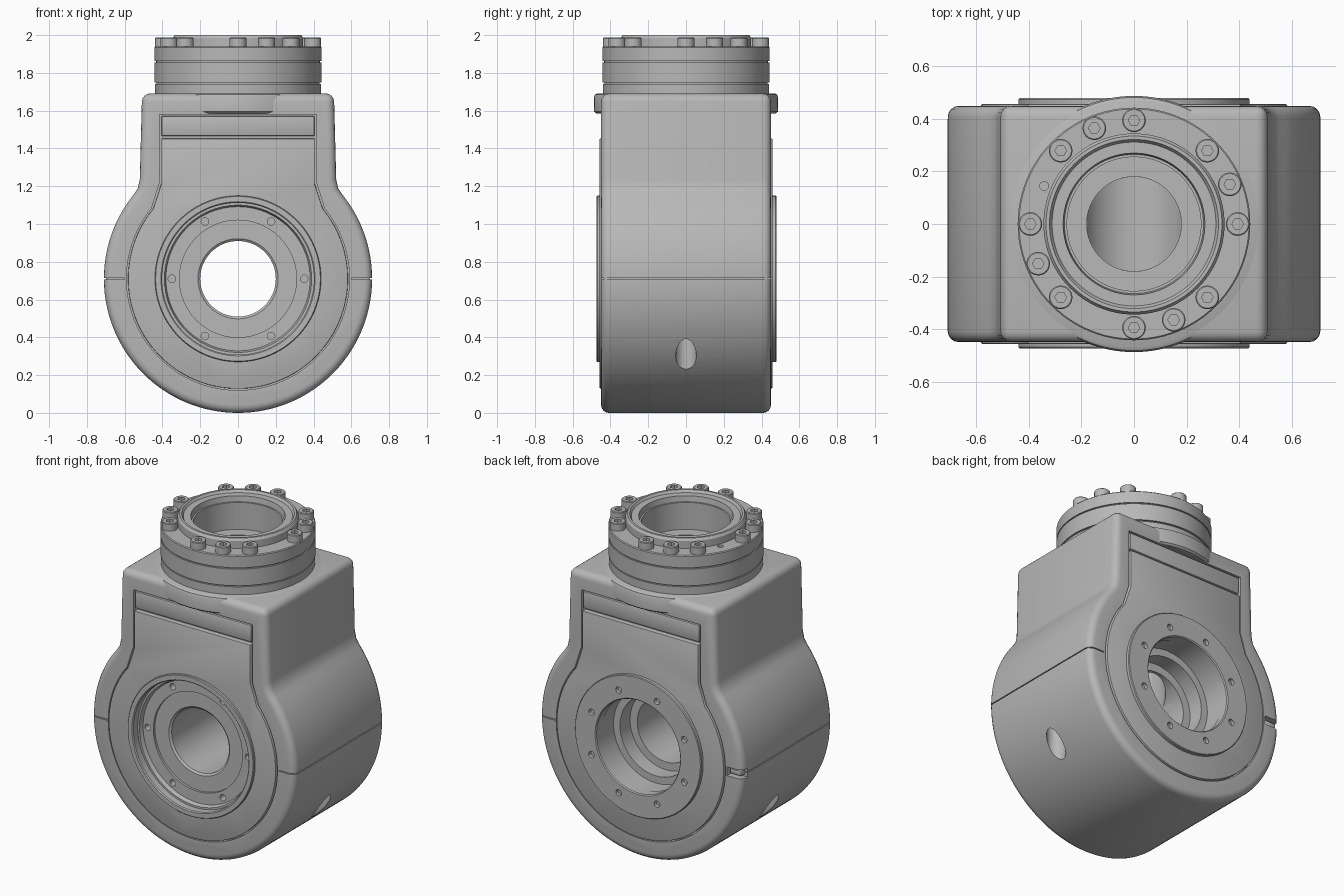
import bpy, bmesh
from math import sin, cos, pi, radians
from mathutils import Matrix

cube = bpy.data.objects.get("Cube")
if cube:
    bpy.data.objects.remove(cube)

metal = bpy.data.materials.new("cast_grey")
metal.use_nodes = True
GREY = (0.48, 0.48, 0.48, 1)
metal.diffuse_color = GREY
metal.node_tree.nodes["Principled BSDF"].inputs["Base Color"].default_value = GREY
AXIS_Z = 0.71  # height of the horizontal bore


def make(name, bm):
    bmesh.ops.recalc_face_normals(bm, faces=bm.faces)
    mesh = bpy.data.meshes.new(name)
    bm.to_mesh(mesh)
    bm.free()
    mesh.materials.append(metal)
    obj = bpy.data.objects.new(name, mesh)
    bpy.context.collection.objects.link(obj)
    return obj


def lathe(name, profile, along_y=False, centre=(0, 0, 0), steps=96):
    """Revolve (radius, height) points; loops off the axis are closed."""
    bm = bmesh.new()
    verts = [bm.verts.new((r, 0, h)) for r, h in profile]
    edges = [bm.edges.new(pair) for pair in zip(verts, verts[1:])]
    if profile[0][0] > 0:
        edges.append(bm.edges.new((verts[-1], verts[0])))
    bmesh.ops.spin(bm, geom=verts + edges, cent=(0, 0, 0), axis=(0, 0, 1),
                   angle=2 * pi, steps=steps, use_duplicate=False)
    bmesh.ops.remove_doubles(bm, verts=bm.verts, dist=0.0001)
    if along_y:
        bm.transform(Matrix.Rotation(-pi / 2, 4, 'X'))
        centre = (0, 0, AXIS_Z)
    bm.transform(Matrix.Translation(centre))
    return make(name, bm)


def rod(name, radius, low, high, along_y=False, centre=(0, 0, 0), steps=24):
    return lathe(name, [(0, low), (radius, low), (radius, high), (0, high)],
                 along_y, centre, steps)


def box(name, x, y, z):
    bm = bmesh.new()
    bmesh.ops.create_cube(bm, size=1)
    for v in bm.verts:
        v.co = [a[0] if c < 0 else a[1] for c, a in zip(v.co, (x, y, z))]
    return make(name, bm)


def keyhole(name, radius, angle, shoulder, y0, y1):
    """Extrude a round outline whose sides run up through the shoulder points."""
    start, end, n = radians(angle), radians(-180 - angle), 90
    arc = [start + (end - start) * i / n for i in range(n + 1)]
    pts = [(radius * cos(a), AXIS_Z + radius * sin(a)) for a in arc]
    pts += [(-x, z) for x, z in shoulder] + shoulder[::-1]
    bm = bmesh.new()
    face = bm.faces.new([bm.verts.new((x, y0, z)) for x, z in pts])
    ext = bmesh.ops.extrude_face_region(bm, geom=[face])["geom"]
    bmesh.ops.translate(bm, vec=(0, y1 - y0, 0),
                        verts=[v for v in ext if isinstance(v, bmesh.types.BMVert)])
    return make(name, bm)


def bevel(obj, width, segments=4):
    m = obj.modifiers.new("Bevel", 'BEVEL')
    m.width, m.segments = width, segments
    m.limit_method, m.angle_limit = 'ANGLE', radians(50)
    m.use_clamp_overlap = False


def cut(obj, cutters):
    for c in cutters:
        m = obj.modifiers.new("Cut", 'BOOLEAN')
        m.operation, m.solver, m.object = 'DIFFERENCE', 'EXACT', c


def finish(obj):
    """Bake modifiers and smooth everything but the sharp edges."""
    bpy.context.view_layer.update()
    graph = bpy.context.evaluated_depsgraph_get()
    mesh = bpy.data.meshes.new_from_object(obj.evaluated_get(graph))
    obj.modifiers.clear()
    obj.data = mesh
    bpy.ops.object.select_all(action='DESELECT')
    obj.select_set(True)
    bpy.context.view_layer.objects.active = obj
    bpy.ops.object.shade_smooth_by_angle(angle=radians(32))


# Cutters: stepped horizontal bore, vertical bore, drain holes, screw holes
bore = lathe("bore_cutter", [(0, -.6), (.405, -.6), (.405, -.40), (.31, -.40), (.31, -.385),
             (.212, -.385), (.2, -.375), (.2, .2), (.25, .2), (.25, .3), (.295, .3),
             (.295, .6), (0, .6)], True)
shaft = rod("shaft_cutter", .18, AXIS_Z, 1.9, steps=64)
drains = [rod("drain_cutter", .055, .1, .52, centre=(s * .58, 0, 0)) for s in (-1, 1)]


def bolt_circle(count, offset, radius, low, high):
    holes = []
    for i in range(count):
        a = 2 * pi * (i + offset) / count
        h = rod("screw_cutter", .02, low, high, True, steps=16)
        h.data.transform(Matrix.Translation((radius * cos(a), 0, radius * sin(a))))
        holes.append(h)
    return holes


front_holes = bolt_circle(6, 0, .35, -.45, -.34)
back_holes = bolt_circle(8, .5, .35, .43, .6)

# Cutters: seam between the housing halves and the notch in the back rim
seam = []
for s in (-1, 1):
    xs = sorted((s * .70, s * .8))
    seam.append(box("seam_cutter", xs, (-.6, .6), (AXIS_Z - .003, AXIS_Z + .003)))
    for t in (-1, 1):
        seam.append(box("seam_cutter", sorted((s * .6, s * .75)), sorted((t * .435, t * .6)),
                        (AXIS_Z - .003, AXIS_Z + .003)))
notch = box("notch_cutter", (-.8, -.6), (.40, .6), (AXIS_Z - .03, AXIS_Z + .025))

# Panel outlines and the recesses they sit in
recess = [keyhole("recess_cutter", .59, 39, [(.415, 1.22), (.415, 1.58)], *sorted((t * .425, t * .6)))
          for t in (-1, 1)]

# Housing: round drum with a square neck
housing = keyhole("housing", .71, 39, [(.53, 1.19), (.52, 1.235), (.508, 1.69)], -.45, .45)
bevel(housing, .042)
cut(housing, recess + [bore, shaft, notch] + drains + front_holes + seam)
finish(housing)

# Front and back panels with a separate strip under the neck lip
for side, t in (("front", -1), ("back", 1)):
    panel = keyhole(side + "_panel", .582, 39.5, [(.405, 1.215), (.405, 1.452)],
                    *sorted((t * .41, t * .457)))
    bevel(panel, .004, 2)
    cut(panel, [bore])
    finish(panel)
    strip = box(side + "_strip", (-.405, .405), sorted((t * .41, t * .449)), (1.466, 1.572))
    bevel(strip, .006, 2)
    finish(strip)

# Raised rings around the horizontal bore
front_ring = lathe("front_ring", [(.402, -.42), (.44, -.42), (.44, -.469), (.436, -.474),
                                  (.408, -.474), (.402, -.468)], True)
finish(front_ring)
back_ring = lathe("back_ring", [(.292, .42), (.44, .42), (.44, .475), (.436, .48),
                                (.298, .48), (.292, .474)], True)
cut(back_ring, back_holes)
finish(back_ring)

# Step inside the front recess
finish(lathe("front_seal", [(.38, -.395), (.405, -.395), (.405, -.425), (.39, -.425)], True))

# Clip sitting in the back notch
clip = box("notch_clip", (-.69, -.61), (.38, .435), (AXIS_Z - .02, AXIS_Z + .012))
bevel(clip, .008, 2)
finish(clip)

# Bulging lip at the top of the neck
lip = lathe("neck_lip", [(.20, 1.585), (.475, 1.585), (.487, 1.595), (.488, 1.67),
                         (.482, 1.685), (.468, 1.692), (.20, 1.692)])
finish(lip)

# Top flange with two grooves and a raised centring ring
flange = lathe("top_flange", [
    (.18, 1.68), (.44, 1.68), (.44, 1.742), (.432, 1.742), (.432, 1.75), (.443, 1.75),
    (.443, 1.855), (.434, 1.855), (.434, 1.863), (.443, 1.863), (.443, 1.935), (.438, 1.94),
    (.345, 1.94), (.345, 1.985), (.335, 2.0), (.322, 2.0), (.312, 1.985), (.27, 1.985),
    (.265, 1.95), (.255, 1.95), (.255, 1.78), (.18, 1.78)])
pin_hole = rod("pin_cutter", .017, 1.91, 2.1, centre=(-.342, .145, 0))
cut(flange, [pin_hole])
finish(flange)

# Socket-head bolts: four groups of three, every fourth place left empty
socket = rod("socket_cutter", .022, 1.962, 2.1, steps=6)
bolt = lathe("flange_bolt", [(0, 1.93), (.045, 1.93), (.045, 1.983), (.041, 1.987),
                             (0, 1.987)], steps=24)
cut(bolt, [socket])
finish(bolt)
places = [i for i in range(16) if i % 4 != 3]
for i in places:
    item = bolt if i == 0 else bolt.copy()
    if i:
        bpy.context.collection.objects.link(item)
    a = 2 * pi * i / 16
    item.location = (.395 * cos(a), .395 * sin(a), 0)

# The baked parts no longer need their cutters
for obj in list(bpy.data.objects):
    if "_cutter" in obj.name:
        bpy.data.objects.remove(obj)
